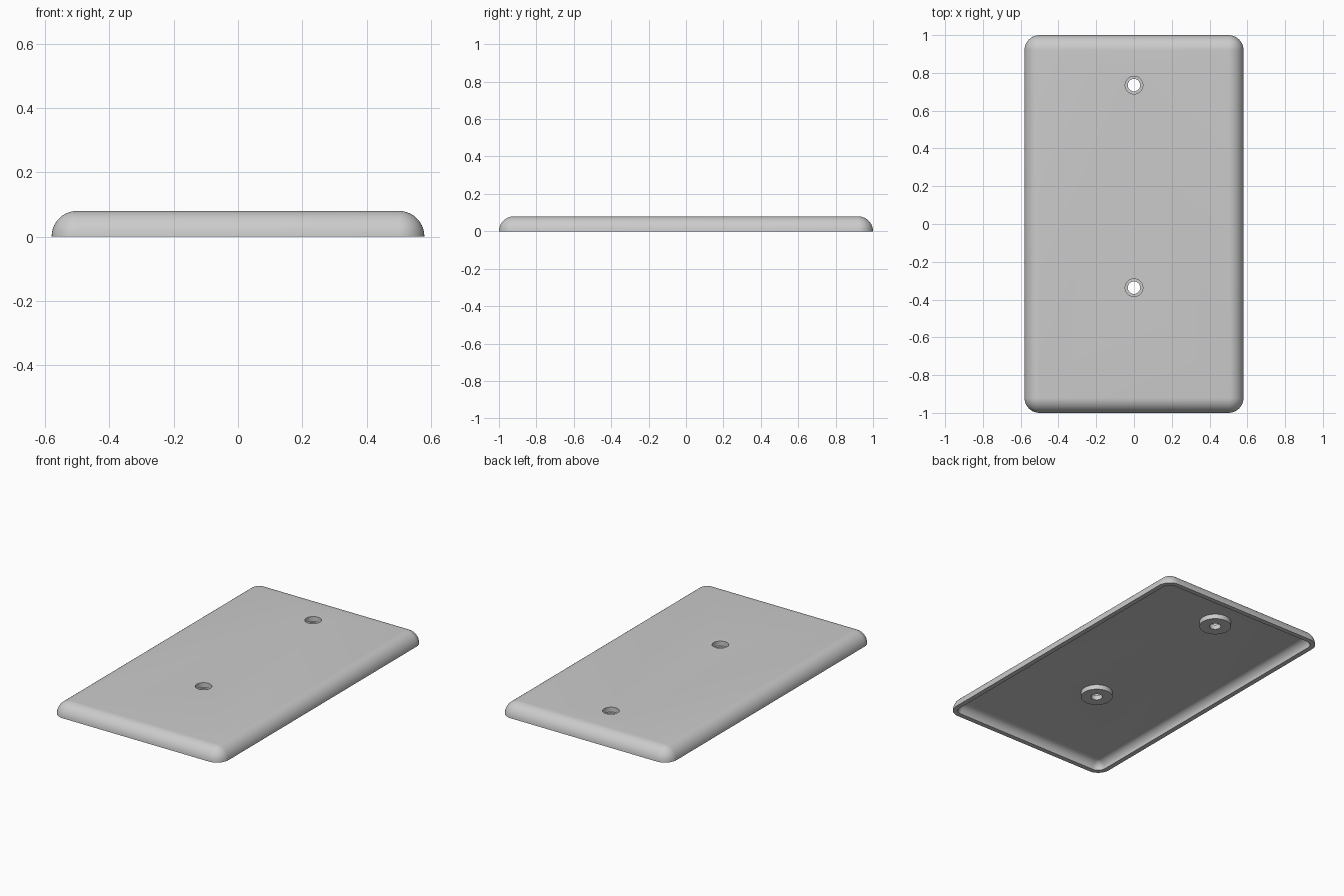
import bpy
import bmesh
from math import sin, cos, pi, radians

HALF_X, HALF_Y, HEIGHT, WALL = 0.58, 1.0, 0.08, 0.03
CORNER = HEIGHT                # plan corners share the radius of the edge rounding
HOLES = {"upper": 0.735, "lower": -0.337}
STEPS = 10                     # segments per quarter round
BORE, HOLE, BOSS = 0.047, 0.033, 0.092
FLOOR = HEIGHT - WALL

cube = bpy.data.objects.get("Cube")
if cube:
    bpy.data.objects.remove(cube, do_unlink=True)

grey = bpy.data.materials.new("light grey plastic")
grey.use_nodes = True
colour = (0.6, 0.6, 0.6, 1)
grey.diffuse_color = colour
grey.node_tree.nodes["Principled BSDF"].inputs["Base Color"].default_value = colour


def make_object(name, bm):
    bmesh.ops.remove_doubles(bm, verts=bm.verts, dist=1e-5)
    bmesh.ops.recalc_face_normals(bm, faces=bm.faces)
    mesh = bpy.data.meshes.new(name)
    bm.to_mesh(mesh)
    bm.free()
    obj = bpy.data.objects.new(name, mesh)
    bpy.context.collection.objects.link(obj)
    mesh.materials.append(grey)
    return obj


def select(obj):
    bpy.ops.object.select_all(action='DESELECT')
    obj.select_set(True)
    bpy.context.view_layer.objects.active = obj


def smooth(obj):
    select(obj)
    bpy.ops.object.shade_smooth_by_angle(angle=radians(35))


def bridge(bm, rings):
    for a, b in zip(rings, rings[1:]):
        for i in range(len(a)):
            j = (i + 1) % len(a)
            bm.faces.new((a[i], a[j], b[j], b[i]))


def rounded_ring(bm, radius, z):
    """Rounded rectangle whose corner centres stay fixed."""
    ring = []
    for quarter, (sx, sy) in enumerate(((1, 1), (-1, 1), (-1, -1), (1, -1))):
        for k in range(STEPS + 1):
            a = (quarter + k / STEPS) * pi / 2
            ring.append(bm.verts.new((sx * (HALF_X - CORNER) + radius * cos(a),
                                      sy * (HALF_Y - CORNER) + radius * sin(a), z)))
    return ring


# Hollow plate: outer quarter round up, inner quarter round down, flat rim between
bm = bmesh.new()
skins = []
for r in (CORNER, CORNER - WALL):
    rings = [rounded_ring(bm, max(r * cos(t * pi / 2 / STEPS), 1e-6),
                          r * sin(t * pi / 2 / STEPS)) for t in range(STEPS + 1)]
    bridge(bm, rings)
    # flat panel spanning the four corner centres
    bm.faces.new([rings[-1][q * (STEPS + 1)] for q in range(4)])
    skins.append(rings)
bridge(bm, [skins[0][0], skins[1][0]])
plate = make_object("wall_plate", bm)

# Screw openings through the plate
for label, y in HOLES.items():
    bpy.ops.mesh.primitive_cylinder_add(vertices=32, radius=BORE, depth=0.3, location=(0, y, 0.05))
    cutter = bpy.context.object
    cutter.name = label + "_hole_cutter"
    cutter.hide_render = True
    select(plate)
    mod = plate.modifiers.new("screw hole", 'BOOLEAN')
    mod.operation = 'DIFFERENCE'
    mod.solver = 'EXACT'
    mod.object = cutter
    bpy.ops.object.modifier_apply(modifier=mod.name)
    bpy.data.objects.remove(cutter, do_unlink=True)
smooth(plate)

# Screw bosses on the back: seat, through hole, end ring and outer wall
profile = [(BORE, FLOOR), (HOLE, FLOOR), (HOLE, 0.02), (BOSS, 0.02), (BOSS, FLOOR)]
for label, y in HOLES.items():
    bm = bmesh.new()
    bridge(bm, [[bm.verts.new((r * cos(i * pi / 16), y + r * sin(i * pi / 16), z))
                 for i in range(32)] for r, z in profile])
    boss = make_object(label + "_screw_boss", bm)
    # the seat must face up
    seat = min(boss.data.polygons, key=lambda p: abs(p.center.z - FLOOR))
    if seat.normal.z < 0:
        boss.data.flip_normals()
    smooth(boss)
